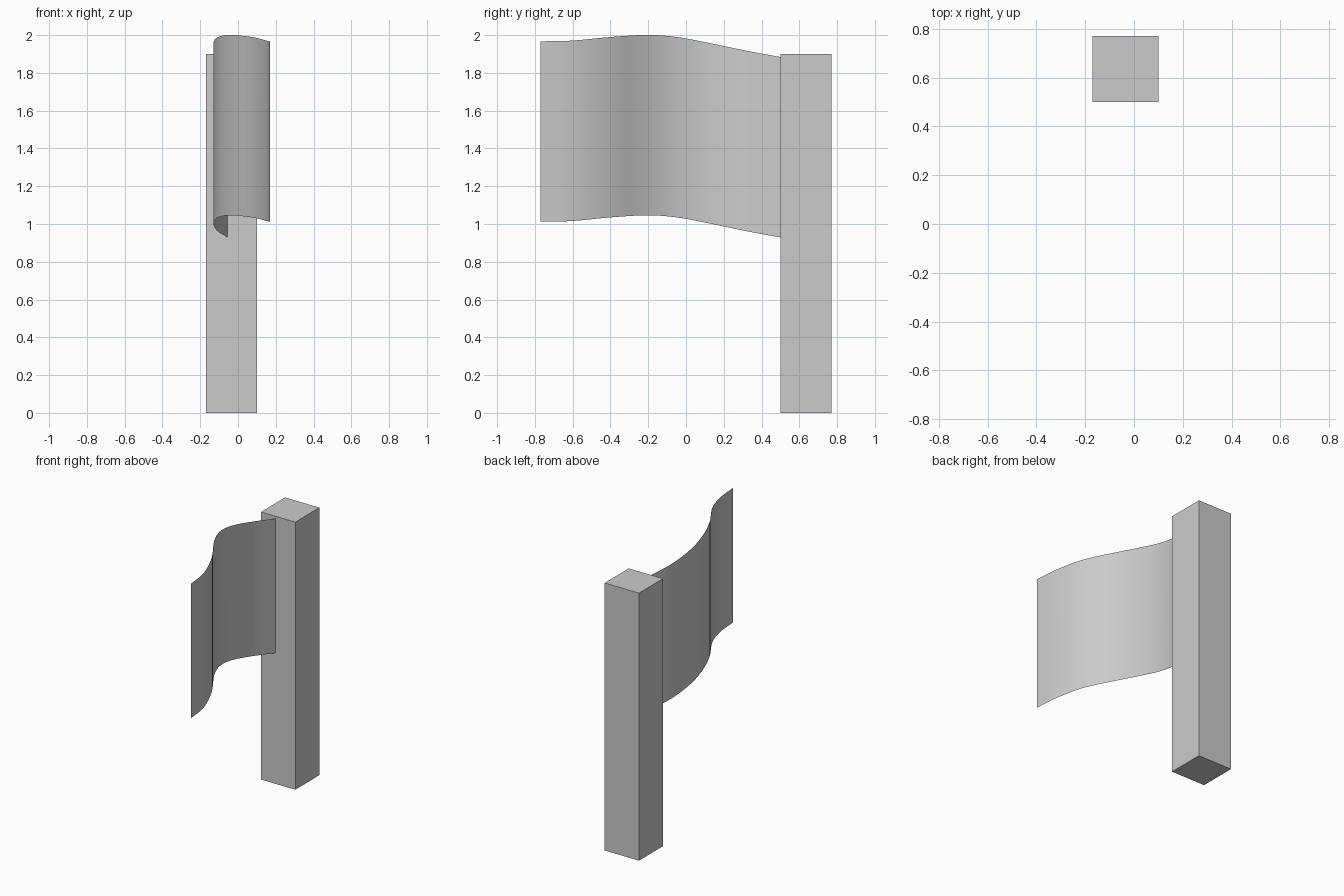
import bpy, bmesh
from mathutils import Vector
from mathutils.geometry import interpolate_bezier

if "Cube" in bpy.data.objects:
    bpy.data.objects.remove(bpy.data.objects["Cube"])

# Square post
bpy.ops.mesh.primitive_cube_add(size=1, location=(-0.035, 0.635, 0.95))
post = bpy.context.object
post.name = "post"
post.dimensions = (0.27, 0.27, 1.9)
bpy.ops.object.transform_apply(location=False, rotation=False, scale=True)

# Waving banner: lower edge path, swept straight up as a thin sheet
HEIGHT = 0.955
path = [Vector(p) for p in (
    (0.17, -0.77, 1.012), (0.15, -0.60, 1.016), (0.08, -0.41, 1.034),
    (-0.04, -0.21, 1.046), (-0.105, -0.05, 1.035), (-0.13, 0.12, 1.004),
    (-0.11, 0.31, 0.964), (-0.055, 0.50, 0.929))]


def smooth_path(pts, steps):
    """Sample a smooth curve through the given points."""
    n = len(pts)
    tan = [(pts[min(i + 1, n - 1)] - pts[max(i - 1, 0)]) /
           (6 if 0 < i < n - 1 else 3) for i in range(n)]
    out = []
    for i in range(n - 1):
        seg = interpolate_bezier(pts[i], pts[i] + tan[i],
                                 pts[i + 1] - tan[i + 1], pts[i + 1], steps + 1)
        out += seg[:-1]
    return out + [pts[-1]]


bm = bmesh.new()
verts = [bm.verts.new(p) for p in smooth_path(path, 5)]
edges = [bm.edges.new(pair) for pair in zip(verts, verts[1:])]
top = bmesh.ops.extrude_edge_only(bm, edges=edges)["geom"]
bmesh.ops.translate(bm, vec=(0, 0, HEIGHT),
                    verts=[g for g in top if isinstance(g, bmesh.types.BMVert)])
bm.normal_update()
# Face the sheet towards +x
if sum(f.normal.x for f in bm.faces) < 0:
    bmesh.ops.reverse_faces(bm, faces=bm.faces[:])
for f in bm.faces:
    f.smooth = True
mesh = bpy.data.meshes.new("banner")
bm.to_mesh(mesh)
bm.free()
bpy.context.collection.objects.link(bpy.data.objects.new("banner", mesh))
